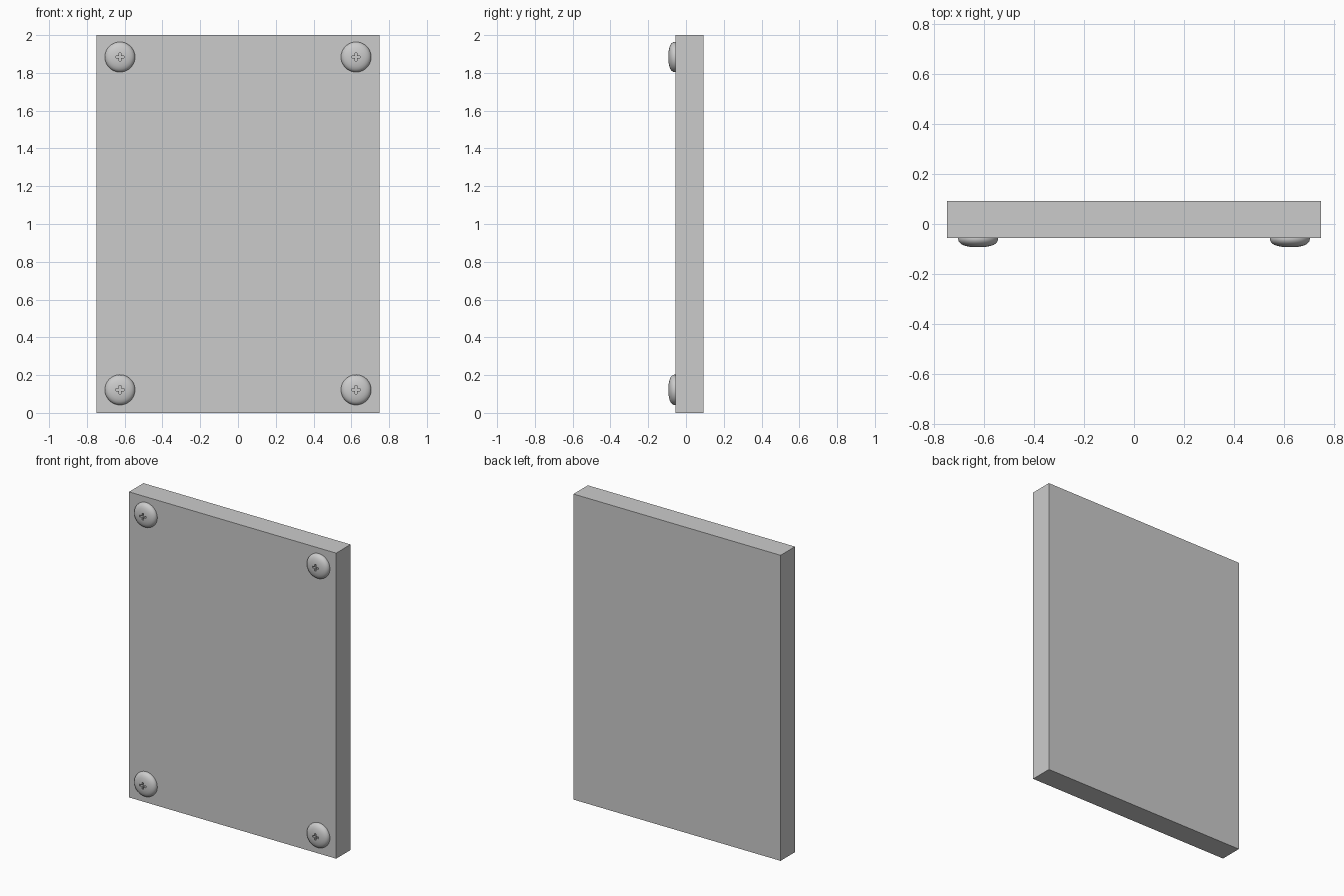
import bpy, bmesh, math
from mathutils import Matrix, Vector

if "Cube" in bpy.data.objects:
    bpy.data.objects.remove(bpy.data.objects["Cube"])

FACE_Y = -0.056          # front face of the plate
BACK_Y = 0.093
CX, CZ, MID = 0.625, 0.881, 1.003   # screw offsets from the mirror centre


def make_object(name, bm, location=(0, 0, 0)):
    bmesh.ops.recalc_face_normals(bm, faces=bm.faces)
    mesh = bpy.data.meshes.new(name)
    bm.to_mesh(mesh)
    bm.free()
    ob = bpy.data.objects.new(name, mesh)
    ob.location = location
    bpy.context.collection.objects.link(ob)
    return ob


# Plate
bm = bmesh.new()
bmesh.ops.create_cube(bm, size=1)
bmesh.ops.scale(bm, vec=(1.5, BACK_Y - FACE_Y, 2), verts=bm.verts)
make_object("plate", bm, (0, (FACE_Y + BACK_Y) / 2, 1))

# Domed screw head: (radius, height above plate) profile spun around y
profile = [(0, -0.01), (0.078, -0.01), (0.08, 0), (0.08, 0.006), (0.078, 0.013),
           (0.073, 0.02), (0.064, 0.027), (0.05, 0.032), (0.03, 0.036), (0, 0.037)]
bm = bmesh.new()
verts = [bm.verts.new((r, -h, 0)) for r, h in profile]
edges = [bm.edges.new(p) for p in zip(verts, verts[1:])]
bmesh.ops.spin(bm, geom=verts + edges, cent=(0, 0, 0), axis=(0, 1, 0),
               angle=math.tau, steps=48, use_duplicate=False)
bmesh.ops.remove_doubles(bm, verts=bm.verts, dist=1e-5)
bmesh.ops.translate(bm, vec=(CX, FACE_Y, CZ), verts=bm.verts)
heads = make_object("screw_heads", bm, (0, 0, MID))

# Cross recess cutter: plus-shaped prism
a, b = 0.022, 0.006
quarter = [Vector((a, 0, -b)), Vector((a, 0, b)), Vector((b, 0, b))]
outline = [Matrix.Rotation(-k * math.pi / 2, 3, 'Y') @ p
           for k in range(4) for p in quarter]
bm = bmesh.new()
plus = bm.faces.new([bm.verts.new(p) for p in outline])
ext = bmesh.ops.extrude_face_region(bm, geom=[plus])
bmesh.ops.translate(bm, vec=(0, -0.05, 0),
                    verts=[g for g in ext["geom"] if isinstance(g, bmesh.types.BMVert)])
cutter = make_object("recess_cutter", bm, (CX, FACE_Y - 0.018, MID + CZ))
cutter.hide_render = True

# Cut the recess, then mirror the head to all four corners
cut = heads.modifiers.new("recess", 'BOOLEAN')
cut.operation = 'DIFFERENCE'
cut.solver = 'EXACT'
cut.object = cutter
mirror = heads.modifiers.new("corners", 'MIRROR')
mirror.use_axis = (True, False, True)
mirror.use_mirror_merge = False
bpy.context.view_layer.update()
bpy.context.view_layer.objects.active = heads
heads.select_set(True)
for m in ("recess", "corners"):
    bpy.ops.object.modifier_apply(modifier=m)
bpy.data.objects.remove(cutter)
bpy.ops.object.shade_smooth_by_angle(angle=math.radians(35))
